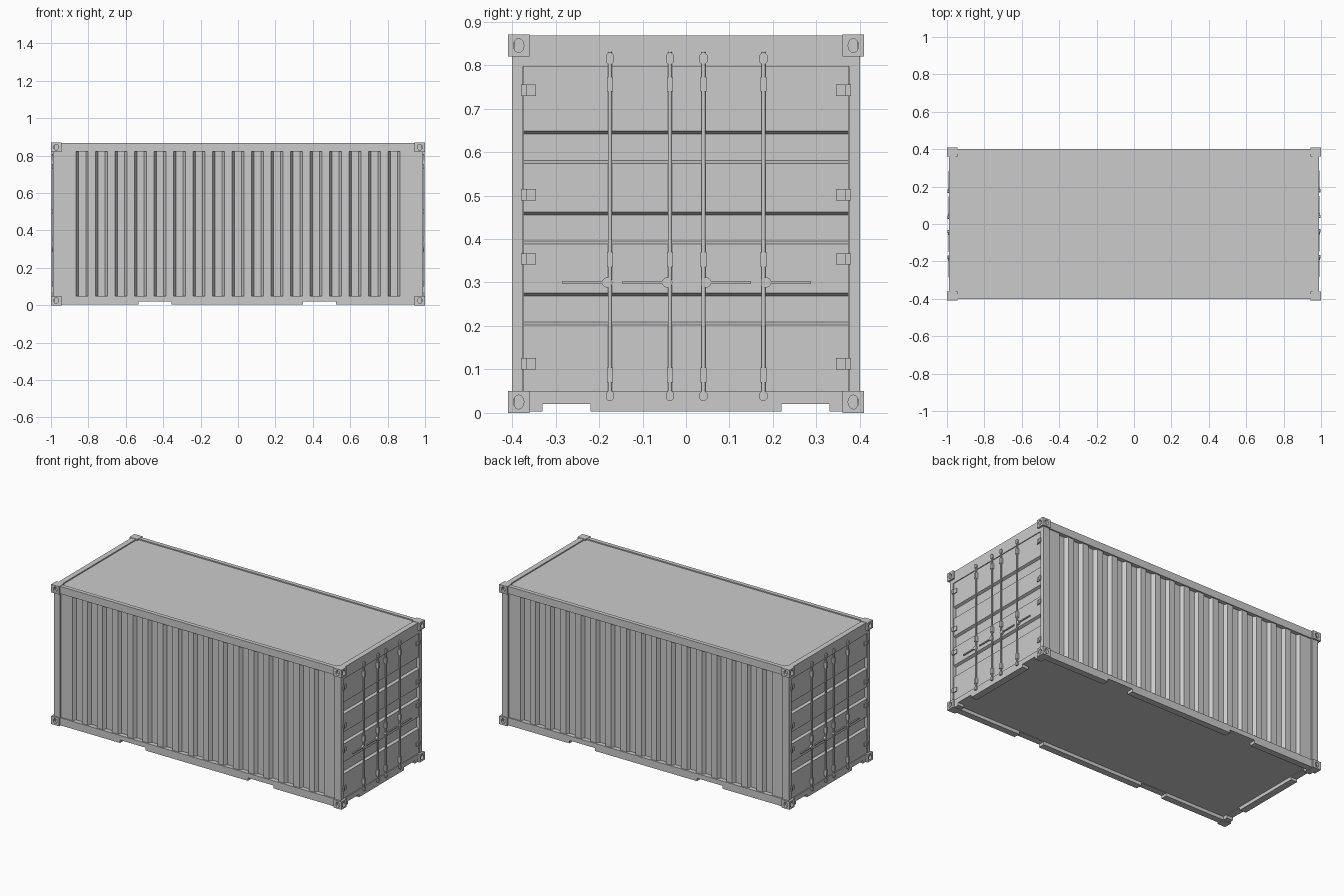
import bpy, bmesh, math
from mathutils import Vector

if "Cube" in bpy.data.objects:
    bpy.data.objects.remove(bpy.data.objects["Cube"])

MID = 0.435  # half of the total height


def finish(bm, name):
    bmesh.ops.recalc_face_normals(bm, faces=bm.faces)
    me = bpy.data.meshes.new(name)
    bm.to_mesh(me)
    bm.free()
    ob = bpy.data.objects.new(name, me)
    bpy.context.collection.objects.link(ob)
    return ob


def add_prism(bm, pts, axis, a, b):
    """Extrude a 2D outline along an axis from a to b."""
    put = {'x': lambda p, t: (t, p[0], p[1]),
           'y': lambda p, t: (p[0], t, p[1]),
           'z': lambda p, t: (p[0], p[1], t)}[axis]
    f = bm.faces.new([bm.verts.new(put(p, a)) for p in pts])
    ext = bmesh.ops.extrude_face_region(bm, geom=[f], use_keep_orig=True)
    vs = [v for v in ext['geom'] if isinstance(v, bmesh.types.BMVert)]
    bmesh.ops.translate(bm, verts=vs, vec=Vector(put((0, 0), b - a)))


def rect(u0, u1, v0, v1):
    return [(u0, v0), (u1, v0), (u1, v1), (u0, v1)]


def ellipse(cu, cv, ru, rv, n=20):
    return [(cu + ru * math.cos(2 * math.pi * i / n),
             cv + rv * math.sin(2 * math.pi * i / n)) for i in range(n)]


def build(name, *prisms):
    bm = bmesh.new()
    for p in prisms:
        add_prism(bm, *p)
    return finish(bm, name)


def mirror(ob, x=False, y=False, z=False):
    m = ob.modifiers.new("mirror", 'MIRROR')
    m.use_axis = (x, y, z)
    m.use_mirror_merge = False


def other_end(ob):
    """Same part turned half round for the opposite end."""
    c = ob.copy()
    c.name = ob.name + "_far"
    c.rotation_euler.z = math.pi
    bpy.context.collection.objects.link(c)


# Corner castings with oval holes, mirrored to all eight corners
dz = MID - 0.05
casting = build("corner_casting", (rect(0.945, 1, 0.36, 0.41), 'z', dz, MID))
cut = build("casting_hole_cutter",
            (ellipse(0.385, MID - 0.025, 0.012, 0.016), 'x', 0.982, 1.05))
cut2 = build("casting_side_hole_cutter",
             (ellipse(0.9725, MID - 0.025, 0.012, 0.016), 'y', 0.394, 0.45))
casting.location.z = cut.location.z = cut2.location.z = MID
for c in (cut, cut2):
    c.hide_render = True
    c.hide_viewport = True
    b = casting.modifiers.new("hole", 'BOOLEAN')
    b.operation = 'DIFFERENCE'
    b.solver = 'EXACT'
    b.object = c
mirror(casting, True, True, True)

# Corner posts
posts = build("corner_post", (rect(0.945, 0.988, 0.375, 0.40), 'z', 0.05, 0.82))
mirror(posts, True, True)

# Bottom rails with lift pockets
side = [(-0.945, 0.003), (-0.533, 0.003), (-0.533, 0.021), (-0.356, 0.021),
        (-0.356, 0.003), (0.348, 0.003), (0.348, 0.021), (0.523, 0.021),
        (0.523, 0.003), (0.945, 0.003), (0.945, 0.05), (-0.945, 0.05)]
mirror(build("bottom_side_rail", (side, 'y', 0.36, 0.40)), y=True)
half = [(0.36, 0.003), (0.33, 0.003), (0.33, 0.02), (0.22, 0.02), (0.22, 0.003)]
end = half + [(-y, z) for y, z in reversed(half)] + [(-0.36, 0.05), (0.36, 0.05)]
mirror(build("bottom_end_rail", (end, 'x', 0.945, 0.988)), x=True)

# Top rails, header, roof and floor
mirror(build("top_side_rail", (rect(-0.945, 0.945, 0.822, 0.868), 'y', 0.375, 0.40)), y=True)
header = [(-0.375, 0.797), (0.375, 0.797), (0.375, 0.82), (0.36, 0.82),
          (0.36, 0.868), (-0.36, 0.868), (-0.36, 0.82), (-0.375, 0.82)]
mirror(build("door_header", (header, 'x', 0.955, 0.988)), x=True)
build("roof", (rect(-0.958, 0.958, -0.378, 0.378), 'z', 0.83, 0.861))
build("floor", (rect(-0.95, 0.95, -0.365, 0.365), 'z', 0.024, 0.045))

# Corrugated side walls
OUT, IN, PITCH = 0.392, 0.372, 0.1042
wall = [(-0.947, 0.355), (-0.947, OUT)]
for i in range(17):
    x = -0.866 + i * PITCH
    wall += [(x, OUT), (x + 0.013, IN), (x + 0.052, IN), (x + 0.065, OUT)]
wall += [(0.947, OUT), (0.947, 0.355)]
mirror(build("corrugated_wall", (wall, 'z', 0.045, 0.825)), y=True)

# Doors with three pressed horizontal bands
FACE, DEEP = 0.983, 0.968
door = [(0.95, 0.045), (FACE, 0.045)]
for z in (0.202, 0.388, 0.574):
    door += [(FACE, z), (DEEP, z + 0.007), (DEEP, z + 0.067), (FACE, z + 0.074)]
door += [(FACE, 0.80), (0.95, 0.80)]
other_end(build("door_panel", (door, 'y', -0.374, 0.374)))

# Locking bars with cams, brackets and handles
bars, cams, brackets, handles = [], [], [], []
for y, s in ((-0.175, -1), (-0.037, -1), (0.04, 1), (0.178, 1)):
    bars.append((ellipse(0.991, y, 0.005, 0.005, 10), 'z', 0.03, 0.83))
    for z0, z1 in ((0.028, 0.05), (0.802, 0.828)):
        w, c = 0.009, 0.005
        cams.append(([(y - w, z0 + c), (y - w + c, z0), (y + w - c, z0), (y + w, z0 + c),
                      (y + w, z1 - c), (y + w - c, z1), (y - w + c, z1), (y - w, z1 - c)],
                     'x', 0.98, 0.998))
    for z in (0.087, 0.353, 0.756):
        brackets.append((rect(y - 0.007, y + 0.007, z - 0.017, z + 0.017), 'x', 0.975, 0.998))
    handles.append((ellipse(y + s * 0.006, 0.30, 0.012, 0.012, 12), 'x', 0.982, 0.995))
    ya, yb = sorted((y, y + s * 0.109))
    handles.append((rect(ya, yb, 0.2965, 0.3035), 'x', 0.986, 0.993))
for name, parts in (("locking_bars", bars), ("bar_cams", cams),
                    ("bar_brackets", brackets), ("door_handles", handles)):
    ob = build(name, *parts)
    if name == "locking_bars":
        for p in ob.data.polygons:
            p.use_smooth = len(p.vertices) == 4
    other_end(ob)

# Hinges: a plate on the door and a knuckle on the post
hinges = []
for s in (-1, 1):
    for z in (0.113, 0.354, 0.502, 0.742):
        for u0, u1, x in ((0.345, 0.37, 0.989), (0.367, 0.379, 0.994)):
            a, b = sorted((s * u0, s * u1))
            hinges.append((rect(a, b, z - 0.013, z + 0.013), 'x', 0.975, x))
other_end(build("door_hinges", *hinges))
